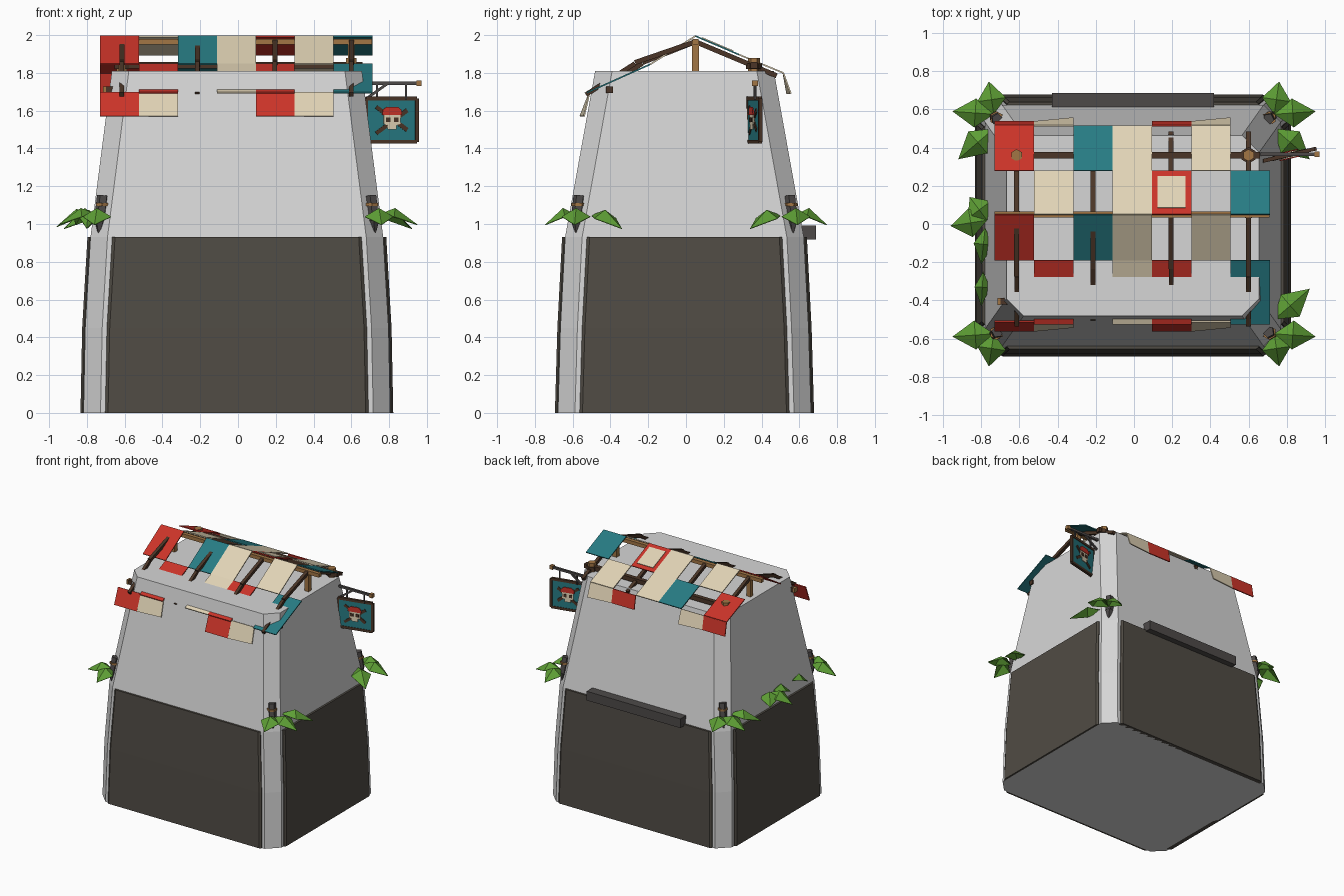
import bpy, bmesh, math
from mathutils import Vector, Matrix

cube = bpy.data.objects.get("Cube")
if cube:
    bpy.data.objects.remove(cube)


def material(name, *rgb):
    m = bpy.data.materials.new(name)
    m.use_nodes = True
    m.diffuse_color = (*rgb, 1)
    m.node_tree.nodes["Principled BSDF"].inputs["Base Color"].default_value = (*rgb, 1)
    return m


STONE = material("pale stone", .67, .67, .67)
SLATE = material("dark slate", .08, .071, .058)
RED = material("red cloth", .6, .034, .022)
TEAL = material("teal cloth", .02, .2, .23)
CREAM = material("cream cloth", .76, .66, .47)
BROWN = material("dark wood", .07, .036, .02)
TAN = material("light wood", .36, .18, .06)
GREEN = material("leaf green", .11, .34, .035)
IRON = material("dark iron", .075, .068, .066)


def build(name, verts, faces, mat, thickness=0):
    mesh = bpy.data.meshes.new(name)
    mesh.from_pydata(verts, [], faces)
    bm = bmesh.new()
    bm.from_mesh(mesh)
    bmesh.ops.recalc_face_normals(bm, faces=bm.faces)
    bm.to_mesh(mesh)
    bm.free()
    mesh.materials.append(mat)
    ob = bpy.data.objects.new(name, mesh)
    bpy.context.collection.objects.link(ob)
    if thickness:
        mod = ob.modifiers.new("thickness", 'SOLIDIFY')
        mod.thickness, mod.offset = thickness, 0
    return ob


def loft(name, rings, mat):
    n = len(rings[0])
    faces = [list(range(n)), [(len(rings) - 1) * n + i for i in range(n)]]
    for r in range(len(rings) - 1):
        for i in range(n):
            j = (i + 1) % n
            faces.append((r*n + i, r*n + j, r*n + n + j, r*n + n + i))
    return build(name, [v for ring in rings for v in ring], faces, mat)


def beam(name, a, b, width, mat, sides=4, end_scale=1):
    a, b = Vector(a), Vector(b)
    rot = (b - a).to_track_quat('Z', 'Y').to_matrix()
    rings = []
    for p, s in ((a, 1), (b, end_scale)):
        r = s * width / 2 / math.cos(math.pi / sides)
        angles = [math.tau * (i + .5) / sides for i in range(sides)]
        rings.append([p + rot @ Vector((r*math.cos(t), r*math.sin(t), 0)) for t in angles])
    return loft(name, rings, mat)


# Tapered body with chamfered corners: height, half width, half depth
LEVELS = [(0, .812, .67), (.45, .803, .657), (.93, .775, .632), (1.81, .662, .473)]
CUT = .09
CX, CY = -.006, -.008


def octagon(z, hx, hy):
    corner = [(hx, hy - CUT), (hx - CUT, hy)]
    pts = corner + [(-x, y) for x, y in corner[::-1]]
    pts += [(-x, -y) for x, y in pts]
    return [(x + CX, y + CY, z) for x, y in pts]


loft("tower_body", [octagon(*lv) for lv in LEVELS], STONE)

# Slate panels wrapped round the lower half
for k, side in enumerate(("right", "back", "left", "front")):
    turn = Matrix.Rotation(k * math.pi / 2, 3, 'Z')
    rings = []
    for z, hx, hy in LEVELS[:3]:
        out, half = (hx, hy) if k % 2 == 0 else (hy, hx)
        half -= CUT + .025
        pts = [(out - .02, -half), (out + .005, -half), (out + .016, .015 - half),
               (out + .016, half - .015), (out + .005, half), (out - .02, half)]
        rings.append([turn @ Vector((x, y, z)) + Vector((CX, CY, 0)) for x, y in pts])
    loft(side + "_slate_panel", rings, SLATE)

beam("back_ledge", (-.43, .65, .955), (.42, .65, .955), .075, IRON)

# Roof frame
RIDGE = Vector((0, .05, 1.965))
beam("ridge_beam", (-.73, .05, 1.965), (.71, .05, 1.965), .03, TAN)
beam("back_purlin", (-.62, .36, 1.84), (.66, .36, 1.84), .035, BROWN)
beam("front_eave_beam", (-.7, -.405, 1.71), (.68, -.405, 1.71), .035, BROWN)
beam("eave_beam_cap", (-.715, -.405, 1.71), (-.7, -.405, 1.71), .037, TAN)
for i, x in enumerate((-.615, -.215, .195, .6)):
    end = -.27 if i in (0, 3) else -.23
    off = Vector((x, 0, 0))
    beam("front_rafter", off + RIDGE, (x, end, 1.855), .026, BROWN)
    beam("lower_rafter", (x, end, 1.85), (x, -.53 if i in (0, 3) else -.5, 1.685), .024, BROWN)
    beam("back_rafter", off + RIDGE, (x, .48, 1.785), .026, BROWN)
for x in (-.615, .6):
    beam("king_post", (x, .05, 1.78), (x, .05, 1.97), .035, TAN)
    beam("back_post", (x, .36, 1.6), (x, .36, 1.88), .055, TAN, 6)
    beam("post_lashing", (x, .36, 1.82), (x, .36, 1.85), .075, BROWN, 6)

# Cloth squares in rows: R red, C cream, T teal, dot for a gap
PAINT = {"R": RED, "C": CREAM, "T": TEAL}
X0, STEP = -.73, .206


def cloth_row(name, pattern, top, bottom, skew=0):
    for i, key in enumerate(pattern):
        if key in PAINT:
            l, r = X0 + i * STEP, X0 + (i + 1) * STEP
            k = skew if key == "C" else 0
            build(name, [(l, *top), (r, *top), (r, bottom[0] + k, bottom[1]), (l, *bottom)],
                  [(0, 1, 2, 3)], PAINT[key], .008)


front_fold, back_fold = (-.19, 1.845), (.28, 1.897)
front_eave, back_eave = (-.525, 1.695), (.515, 1.8)
peak = (.05, 1.995)
cloth_row("back_upper_cloth", ".C.CR.T", peak, back_fold)
cloth_row("back_lower_cloth", "R.TC.C.", back_fold, back_eave)
cloth_row("front_upper_cloth", "R.TC.C.", peak, front_fold)
cloth_row("front_lower_cloth", ".R.CR.T", front_fold, front_eave)
cloth_row("front_flap", "RC..RC.", (-.51, 1.698), (-.56, 1.57), .02)
cloth_row("back_flap", "RC..RC.", back_eave, (.535, 1.69), .02)

# Cream patch on the red square
l, r = X0 + 4 * STEP + .03, X0 + 5 * STEP - .03
build("cream_patch", [(l, .085, 1.986), (r, .085, 1.986), (r, .25, 1.916), (l, .25, 1.916)],
      [(0, 1, 2, 3)], CREAM, .006)

# Sign bracket
beam("bracket_bar", (.6, .365, 1.745), (.95, .365, 1.745), .018, IRON)
beam("bracket_tip", (.945, .365, 1.745), (.972, .365, 1.745), .03, TAN)
beam("bracket_brace", (.66, .365, 1.65), (.79, .365, 1.742), .014, IRON)
for x in (.735, .89):
    beam("sign_hanger", (x, .365, 1.66), (x, .365, 1.745), .01, IRON)

# Hanging sign, decorated on both sides, slightly turned
SIGN = Matrix.Translation((.812, .362, 1.55)) @ Matrix.Rotation(math.radians(13), 4, 'Z')


def sign_plate(name, pts, depth, mat, thickness=.006):
    for s in (-1, 1):
        ob = build(name, [(x, s * depth, z) for x, z in pts], [range(len(pts))], mat, thickness)
        ob.matrix_world = SIGN


def rect(w, h, x=0, z=0):
    return [(x - w, z - h), (x + w, z - h), (x + w, z + h), (x - w, z + h)]


W, H = .138, .115
for s in (-1, 1):
    for a, b in (((-W, s*H), (W, s*H)), ((s*W, -H), (s*W, H))):
        beam("sign_frame", (a[0], 0, a[1]), (b[0], 0, b[1]), .02, BROWN).matrix_world = SIGN
sign_plate("sign_board", rect(W, H), .003, TEAL)
for s in (-1, 1):
    sign_plate("crossed_bone", [(-.09, s*.062), (-.075, s*.04), (.09, -s*.062), (.105, -s*.04)][:1]
               + [(-.078, s*.078), (.09, -s*.042), (.078, -s*.062)], .009, BROWN)
sign_plate("skull_face", [(-.024, -.05), (.024, -.05), (.024, -.028), (.045, -.02),
                          (.045, .04), (-.045, .04), (-.045, -.02), (-.024, -.028)], .014, CREAM)
sign_plate("skull_scarf", [(-.054, .028), (.054, .028), (.05, .055), (.03, .07),
                           (-.03, .07), (-.05, .055)], .018, RED)
for s in (-1, 1):
    sign_plate("skull_eye", rect(.012, .012, s * .022, .002), .019, BROWN, .004)

# Corner stakes with bindings
for sx in (-1, 1):
    for sy in (-1, 1):
        x, y = sx * .725 + CX, sy * .572 + CY
        beam("corner_stake", (x, y, 1.02), (x - sx * .015, y - sy * .015, 1.15), .05, IRON, 5)
        beam("stake_point", (x, y, 1.02), (x + sx * .005, y, .94), .05, IRON, 5, .1)
        beam("stake_binding", (x - sx * .01, y - sy * .01, 1.095),
             (x - sx * .01, y - sy * .01, 1.11), .064, TAN, 6)


# Drooping folded leaves
def leaf(base, tip, drop=.05, width=.075):
    a, b = Vector((*base, 1.045)), Vector((*tip, 1.045 - drop))
    flat = Vector((b.x - a.x, b.y - a.y, 0)).normalized()
    side = flat.cross(Vector((0, 0, 1))) * width
    mid = a.lerp(b, .45) + Vector((0, 0, .06))
    low = mid - Vector((0, 0, .045))
    build("leaf", [a, low + side, b, low - side, mid],
          [(0, 1, 4), (1, 2, 4), (2, 3, 4), (3, 0, 4)], GREEN, .004)


for sx in (-1, 1):
    for sy in (-1, 1):
        x, y = sx * .735, sy * .575
        leaf((x, y), (sx * .95, sy * .59))
        leaf((x, y), (sx * .76, sy * .745))
        if (sx, sy) != (-1, -1):
            leaf((x, sy * .5), (sx * .92, sy * .34), .07)
leaf((-.77, .02), (-.86, .14))
leaf((-.77, .02), (-.96, -.01), .06)
leaf((-.78, -.02), (-.8, -.21), .07, .05)
leaf((-.79, -.25), (-.8, -.43), .07, .04)
